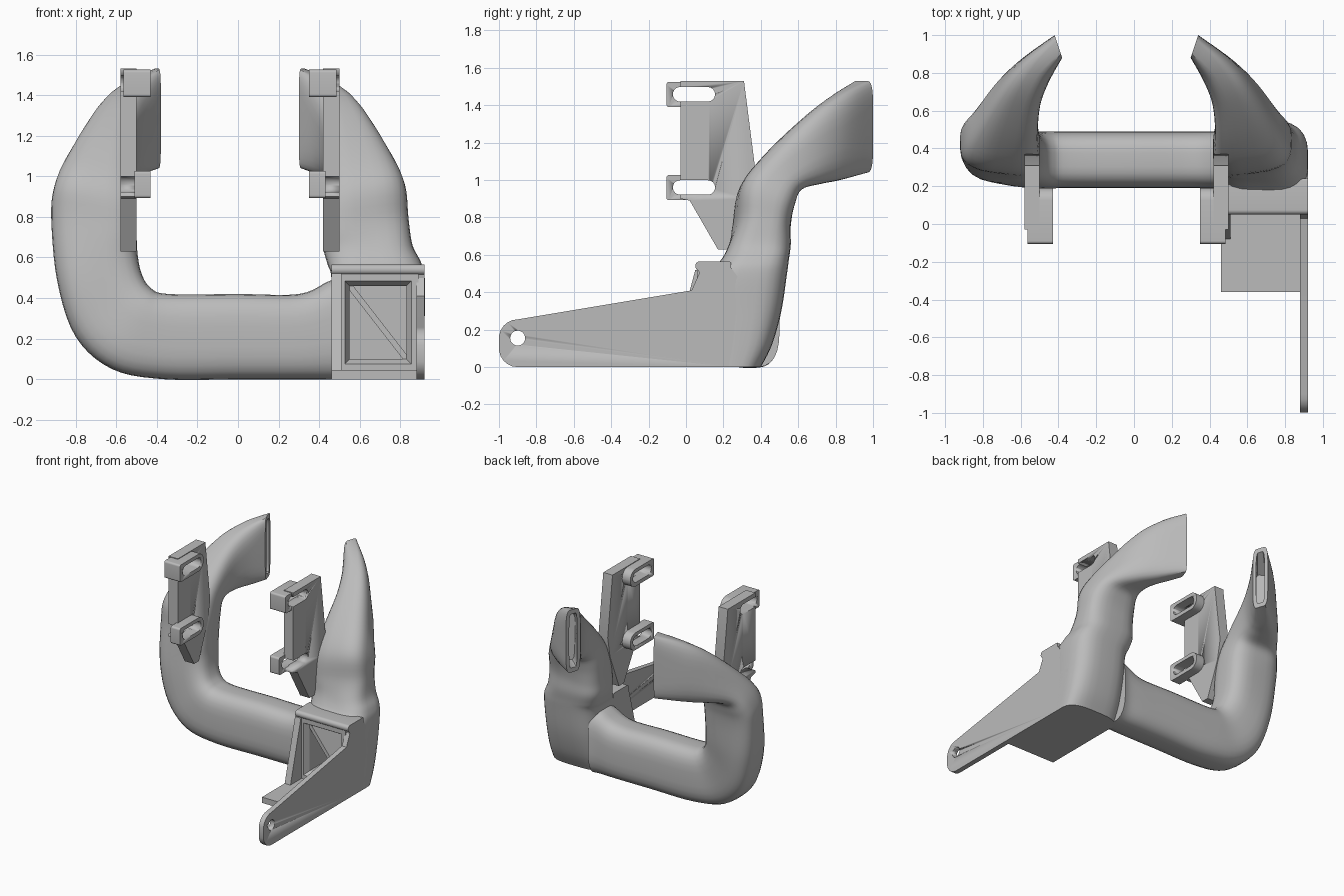
import bpy, bmesh, math
from mathutils import Vector

cube = bpy.data.objects.get("Cube")
if cube:
    bpy.data.objects.remove(cube, do_unlink=True)

grey = bpy.data.materials.new("matt_grey")
grey.use_nodes = True
grey.diffuse_color = (0.5, 0.5, 0.5, 1)
grey.node_tree.nodes["Principled BSDF"].inputs["Base Color"].default_value = (0.5, 0.5, 0.5, 1)

MID = -0.04  # mirror plane of the two arms


def flip(p):
    return Vector((2 * MID - p[0], p[1], p[2]))


def make(name, rings, smooth=True):
    """Skin a list of equal-length rings and cap both ends."""
    bm = bmesh.new()
    loops = [[bm.verts.new(p) for p in ring] for ring in rings]
    n = len(loops[0])
    for a, b in zip(loops, loops[1:]):
        for i in range(n):
            j = (i + 1) % n
            bm.faces.new((a[i], a[j], b[j], b[i]))
    bm.faces.new(loops[0][::-1])
    bm.faces.new(loops[-1])
    bmesh.ops.recalc_face_normals(bm, faces=bm.faces)
    mesh = bpy.data.meshes.new(name)
    bm.to_mesh(mesh)
    bm.free()
    mesh.materials.append(grey)
    ob = bpy.data.objects.new(name, mesh)
    bpy.context.collection.objects.link(ob)
    if smooth:
        activate(ob)
        bpy.ops.object.shade_smooth_by_angle(angle=math.radians(32))
    return ob


def activate(ob):
    bpy.ops.object.select_all(action='DESELECT')
    ob.select_set(True)
    bpy.context.view_layer.objects.active = ob


def prism(name, profile, x0, x1):
    """Extrude a (y, z) profile along x."""
    return make(name, [[(x, y, z) for y, z in profile] for x in (x0, x1)])


def box(name, x0, x1, y0, y1, z0, z1):
    return prism(name, [(y0, z0), (y1, z0), (y1, z1), (y0, z1)], x0, x1)


def rounded(y0, y1, z0, z1, front, back, steps=8):
    """Rounded rectangle profile with separate front and back radii."""
    pts = []
    for cy, cz, r, start in ((y1 - back, z1 - back, back, 0), (y0 + front, z1 - front, front, 90),
                             (y0 + front, z0 + front, front, 180), (y1 - back, z0 + back, back, 270)):
        for k in range(steps):
            a = math.radians(start + 90 * k / (steps - 0.9))
            pts.append((cy + r * math.cos(a), cz + r * math.sin(a)))
    return pts


def cut(ob, cutter):
    cutter.hide_render = True
    mod = ob.modifiers.new("cut", 'BOOLEAN')
    mod.operation = 'DIFFERENCE'
    mod.solver = 'EXACT'
    mod.object = cutter
    activate(ob)
    bpy.ops.object.modifier_apply(modifier=mod.name)


def drop(ob):
    bpy.data.objects.remove(ob, do_unlink=True)


# ---- duct lofting ----
def sec(outer, inner, yf, yb):
    """Section from outer and inner (x, z) points and a front-to-back range."""
    return [Vector((p[0], y, p[1])) for p, y in ((outer, yf), (inner, yf), (inner, yb), (outer, yb))]


def quad(*corners):
    return [Vector(c) for c in corners]


def ring(corners, r):
    pts = []
    for i, c in enumerate(corners):
        p = c.lerp(corners[i - 1], r)
        q = c.lerp(corners[(i + 1) % 4], r)
        for k in range(7):
            t = k / 6
            pts.append(p.lerp(c, t).lerp(c.lerp(q, t), t))
    return pts


def spline(a, b, c, d, t):
    return 0.5 * (2 * b + (c - a) * t + (2 * a - 5 * b + 4 * c - d) * t * t
                  + (3 * b - a - 3 * c + d) * t ** 3)


def shrink(corners, wide, tall):
    """Scale a section about its centre across (outer-inner) and along (front-back)."""
    mid = sum(corners, Vector()) / 4
    u = (corners[1] + corners[2] - corners[0] - corners[3]) / 4 * wide
    v = (corners[2] + corners[3] - corners[0] - corners[1]) / 4 * tall
    return [mid - u - v, mid + u - v, mid + u + v, mid - u + v]


def duct(name, sections, mirrored):
    steps, last = 5, len(sections) - 1
    rings = []
    for i in range(last):
        four = [sections[min(max(k, 0), last)] for k in range(i - 1, i + 3)]
        for s in range(steps):
            t = s / steps
            corners = [spline(*(f[c] for f in four), t) for c in range(4)]
            rings.append(ring(corners, 0.38 if i < last - 1 else 0.38 - 0.14 * t))
    rings.append(ring(sections[-1], 0.24))
    # open slot at the outlet
    rings.append(ring(shrink(sections[-1], 0.55, 0.86), 0.24))
    rings.append(ring(shrink(sections[-2], 0.45, 0.78), 0.24))
    if mirrored:
        rings = [[flip(p) for p in r] for r in rings]
    return make(name, rings)


# Upper arm shared by both sides: leg bends back, then turns inward to the outlet
arm = [
    quad((-.92, .29, .8), (-.5, .23, .75), (-.5, .56, .74), (-.92, .56, .78)),
    quad((-.90, .31, 1.0), (-.5, .27, .93), (-.5, .57, .86), (-.91, .59, .88)),
    quad((-.83, .46, 1.17), (-.51, .4, 1.12), (-.51, .6, .95), (-.86, .63, .95)),
    quad((-.71, .7, 1.38), (-.5, .6, 1.32), (-.49, .68, .98), (-.75, .75, .98)),
    quad((-.6, .86, 1.47), (-.45, .75, 1.45), (-.45, .76, 1.0), (-.62, .86, 1.0)),
    quad((-.42, 1.0, 1.53), (-.38, .88, 1.53), (-.38, .88, 1.04), (-.42, 1.0, 1.04)),
]
# Cross tube and its curved corner
tube = [
    sec((.5, 0), (.5, .5), .19, .5),
    sec((.44, 0), (.44, .48), .19, .49),
    sec((.3, 0), (.3, .42), .19, .49),
    sec((0, 0), (0, .42), .19, .49),
    sec((-.36, 0), (-.34, .42), .19, .49),
    sec((-.62, .05), (-.43, .45), .19, .49),
    sec((-.8, .21), (-.475, .52), .21, .51),
    sec((-.89, .48), (-.495, .62), .23, .54),
]
# Leg above the inlet, written on the same side as the tube arm and mirrored
leg = [
    sec((-1.0, 0), (-.54, 0), .12, .40),
    sec((-1.0, .12), (-.54, .12), .12, .46),
    sec((-1.0, .3), (-.54, .3), .12, .51),
    sec((-1.0, .5), (-.54, .5), .13, .54),
    sec((-.98, .58), (-.52, .57), .19, .55),
    sec((-.94, .66), (-.5, .65), .23, .56),
]
duct("cross_tube_and_arm", tube + arm, False)
inlet_leg = duct("inlet_leg_and_arm", leg + arm, True)

# ---- inlet ----
inlet_box = box("inlet_box", .46, .89, .06, .27, 0, .53)


def window(y, x0, x1, z0, z1):
    return [(x0, y, z0), (x1, y, z0), (x1, y, z1), (x0, y, z1)]


cavity = make("inlet_cavity_cutter", [window(.05, .52, .86, .07, .49), window(.10, .55, .83, .1, .46),
                                      window(.40, .55, .83, .1, .46)], False)
for part in (inlet_box, inlet_leg):
    cut(part, cavity)
drop(cavity)

# Diagonal vane that splits the air
make("inlet_vane", [[(.54, y, .45), (.56, y, .47), (.84, y, .11), (.82, y, .09)]
                    for y in (.10, .41)], False)
prism("inlet_lip", rounded(.05, .24, .515, .565, .024, .01), .46, .92)
box("inlet_floor", .46, .89, -.36, .08, 0, .045)
prism("inlet_gusset", [(-.08, .04), (.07, .04), (.07, .52), (.05, .52)], .46, .51)

# ---- side mounting arm ----
tip = [(-.9 + .1 * math.cos(a), (.155 if k < 6 else .1) + .1 * math.sin(a))
       for k, a in enumerate(math.radians(90 + 180 * k / 11) for k in range(12))]
side_plate = prism("side_mounting_arm", tip + [(.25, 0), (.33, .12), (.36, .3), (.3, .45),
                   (.22, .56), (.06, .56), (.07, .5), (.03, .41)], .88, .92)
hole = prism("hole_cutter", rounded(-.94, -.86, .115, .195, .04, .04), .8, 1)
cut(side_plate, hole)
drop(hole)

# ---- slotted brackets ----
outline = [(-.03, 1.53), (.31, 1.53), (.37, 1.06), (.34, .9), (.23, .63), (.17, .63),
           (.02, .89), (-.03, .9)]
for side, mirrored in (("right", False), ("left", True)):
    def span(a, b):
        return (2 * MID - b, 2 * MID - a) if mirrored else (a, b)
    plate = prism(side + "_bracket_plate", outline, *span(-.58, -.50))
    for level, z, x in (("upper", 1.39, -.565), ("lower", .892, -.51)):
        lug = prism(f"{side}_{level}_lug", rounded(-.105, .19, z, z + .135, .015, .066),
                    *span(x, -.43))
        slot = prism("slot_cutter", rounded(-.07, .155, z + .03, z + .107, .038, .038),
                     *span(-.7, -.3))
        cut(lug, slot)
        cut(plate, slot)
        drop(slot)
